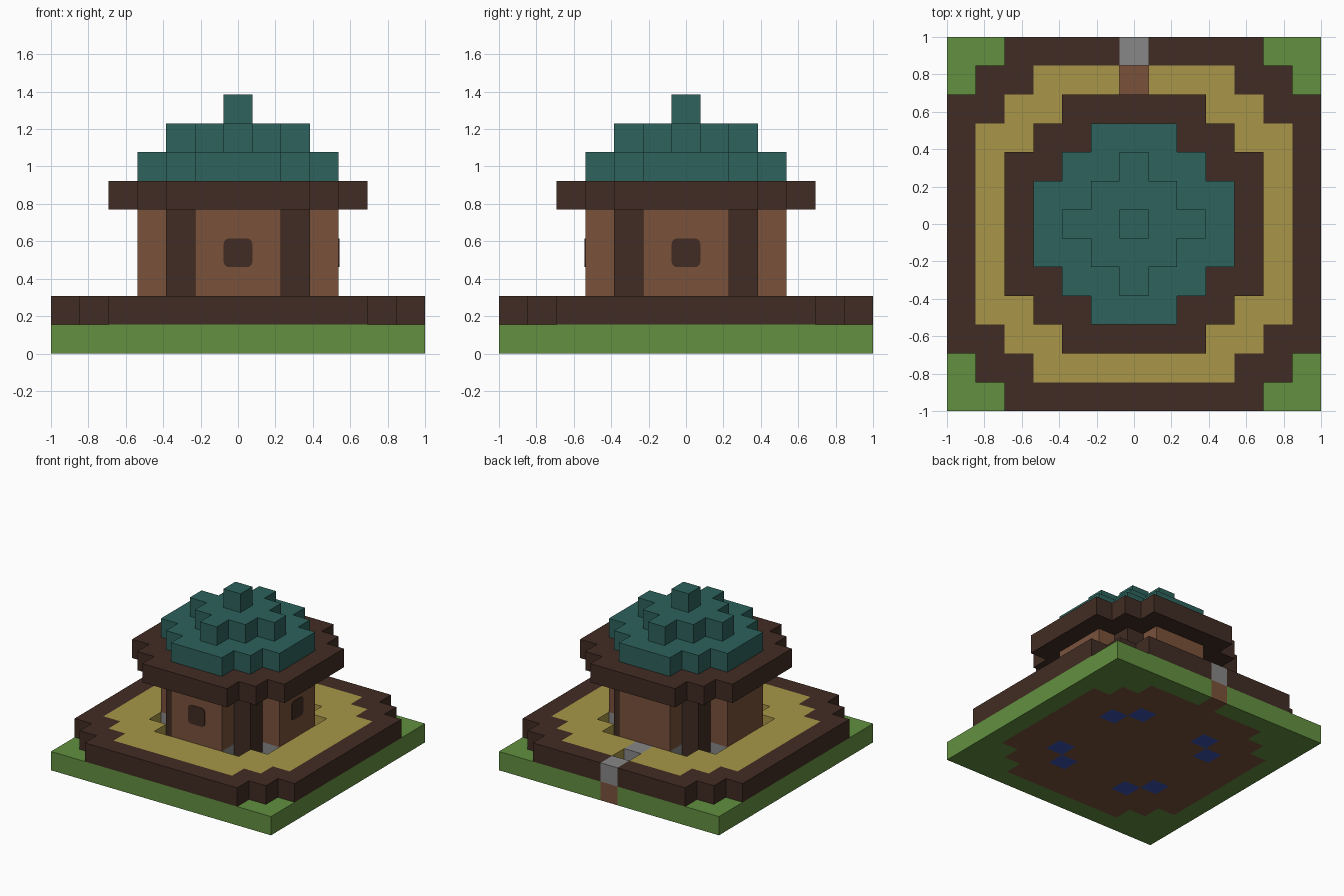
import bpy
import bmesh
from math import radians
from mathutils import Matrix, Vector

cube = bpy.data.objects.get("Cube")
if cube:
    bpy.data.objects.remove(cube, do_unlink=True)

CELL = 2 / 13


def material(name, hex_code):
    def linear(c):
        return c / 12.92 if c <= 0.04045 else ((c + 0.055) / 1.055) ** 2.4
    colour = [linear(int(hex_code[i:i + 2], 16) / 255) for i in (0, 2, 4)] + [1]
    mat = bpy.data.materials.new(name)
    mat.use_nodes = True
    mat.diffuse_color = colour
    mat.node_tree.nodes["Principled BSDF"].inputs["Base Color"].default_value = colour
    return mat


GRASS = material("grass_green", "629040")
DIRT = material("clay_brown", "7a523b")
DARK = material("dark_wood", "412c23")
SAND = material("sand_yellow", "a89648")
STONE = material("stone_grey", "878787")
ROOF = material("roof_teal", "2d625c")
WATER = material("water_blue", "3b52ae")


def finish(name, bm, mat):
    mesh = bpy.data.meshes.new(name)
    bm.to_mesh(mesh)
    bm.free()
    mesh.materials.append(mat)
    obj = bpy.data.objects.new(name, mesh)
    bpy.context.collection.objects.link(obj)
    return obj


def blocks(name, cells, mat, low, high):
    """Solid built from grid cells, between two layer numbers, without inner faces."""
    bm = bmesh.new()

    def quad(points):
        bm.faces.new([bm.verts.new(Vector(p) * CELL) for p in points])

    for i, j in cells:
        ring = [(i - .5, j - .5), (i + .5, j - .5), (i + .5, j + .5), (i - .5, j + .5)]
        quad([(x, y, high) for x, y in ring])
        quad([(x, y, low) for x, y in reversed(ring)])
        for side, (dx, dy) in enumerate([(0, -1), (1, 0), (0, 1), (-1, 0)]):
            if (i + dx, j + dy) not in cells:
                a, b = ring[side], ring[(side + 1) % 4]
                quad([(*a, low), (*b, low), (*b, high), (*a, high)])
    bmesh.ops.remove_doubles(bm, verts=bm.verts, dist=1e-4)
    return finish(name, bm, mat)


def diamond(reach, total):
    """Stepped round plan: cells within a square and within a diagonal limit."""
    span = range(-reach, reach + 1)
    return {(i, j) for i in span for j in span if abs(i) + abs(j) <= total}


# Plans
plot = diamond(6, 12)
yard = diamond(5, 8)
rim = diamond(6, 10) - yard
step = {(0, 6)}
gap = {(0, 5)}
threshold = {(0, 4)}
pools = {(i, j) for i, j in plot if {abs(i), abs(j)} == {2, 3}}
pillars = {(i, j) for i in (-2, 2) for j in (-2, 2)}
walls = {(i, j) for i, j in plot if max(abs(i), abs(j)) == 3 and min(abs(i), abs(j)) <= 1}

# Ground layer
blocks("grass_base", plot - yard - step, GRASS, 0, 1)
blocks("earth_floor", (yard | step) - pools, DIRT, 0, 1)
blocks("water_pools", pools, WATER, 0, 1)

# Raised yard with its border, entrance path and foundations
blocks("yard_border", rim - step, DARK, 1, 2)
blocks("sand_yard", yard - pools - gap - threshold - walls - pillars, SAND, 1, 2)
blocks("stone_path", step | threshold, STONE, 1, 2)
blocks("wall_foundations", walls, STONE, 1, 2)

# Hut
blocks("corner_pillars", pillars, DARK, 1, 5)
blocks("hut_walls", walls, DIRT, 2, 5)
blocks("eaves", diamond(4, 6), DARK, 5, 6)

# Stepped roof
blocks("lower_roof", diamond(3, 4), ROOF, 6, 7)
blocks("upper_roof", diamond(2, 2), ROOF, 7, 8)
blocks("roof_finial", {(0, 0)}, ROOF, 8, 9)


# Rounded window panels on the front and left walls
def window(name, angle):
    bm = bmesh.new()
    bmesh.ops.create_cube(bm, size=1, matrix=Matrix.Diagonal((CELL, 0.008, CELL, 1)))
    corners = [e for e in bm.edges if abs(e.verts[0].co.y - e.verts[1].co.y) > 0.004]
    bmesh.ops.bevel(bm, geom=corners, offset=0.03, segments=4, profile=0.5, affect='EDGES')
    place = Matrix.Rotation(radians(angle), 4, 'Z') @ Matrix.Translation((0, -3.5 * CELL, 3.5 * CELL))
    bmesh.ops.transform(bm, matrix=place, verts=bm.verts)
    finish(name, bm, DARK)


window("front_window", 0)
window("left_window", 90)
